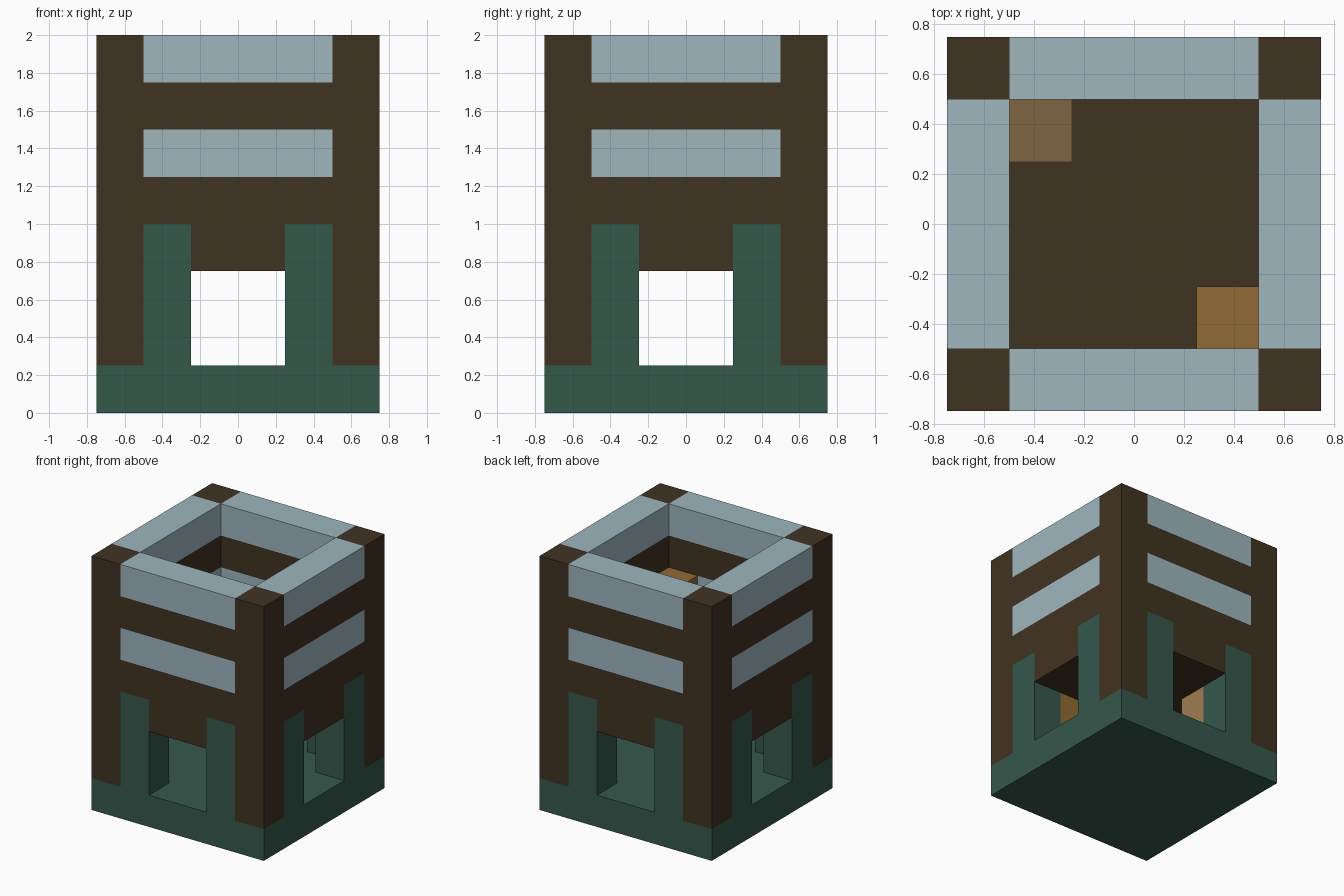
import bpy, bmesh, math
from mathutils import Vector

cube = bpy.data.objects.get("Cube")
if cube:
    bpy.data.objects.remove(cube, do_unlink=True)

CELL = 0.25          # building block size
N, H = 6, 8          # blocks across and blocks high


def material(name, hex_code):
    rgb = [int(hex_code[i:i + 2], 16) / 255 for i in (0, 2, 4)]
    lin = [c / 12.92 if c < 0.04045 else ((c + 0.055) / 1.055) ** 2.4 for c in rgb]
    m = bpy.data.materials.new(name)
    m.use_nodes = True
    m.diffuse_color = (*lin, 1)
    bsdf = next(n for n in m.node_tree.nodes if n.type == 'BSDF_PRINCIPLED')
    bsdf.inputs["Base Color"].default_value = (*lin, 1)
    bsdf.inputs["Roughness"].default_value = 0.9
    return m


brown = material("dark brown", "403322")
green = material("deep green", "35584B")
blue = material("pale blue", "9DB6BE")
tan = material("light tan", "A07C50")
tan_top = material("dull tan", "7F6542")
gold = material("golden wood", "906B35")

solid = {}           # block position -> part name


def fill(part, xs, ys, zs):
    for x in range(*xs):
        for y in range(*ys):
            for z in range(*zs):
                solid[x, y, z] = part


def fill_sides(part, a, b, zs):
    """Fill the same span on all four walls."""
    for edge in (0, N - 1):
        fill(part, (a, b), (edge, edge + 1), zs)
        fill(part, (edge, edge + 1), (a, b), zs)


# Base slab and upper floor
fill("base", (0, N), (0, N), (0, 1))
fill("upper_floor", (1, N - 1), (1, N - 1), (3, 4))

# Walls: brown bands, pale stripes, green door jambs and lintels
fill_sides("wall_bands", 1, N - 1, (4, 5))
fill_sides("lower_stripes", 1, N - 1, (5, 6))
fill_sides("wall_bands", 1, N - 1, (6, 7))
fill_sides("parapet", 1, N - 1, (7, 8))
fill_sides("lintels", 2, 4, (3, 4))
for a in (1, 4):
    fill_sides("jambs", a, a + 1, (1, 4))

# Corner posts
for x in (0, N - 1):
    for y in (0, N - 1):
        fill("corner_posts", (x, x + 1), (y, y + 1), (1, H))

# Inner columns in opposite corners
fill("short_column", (1, 2), (4, 5), (1, 4))
fill("tall_column", (4, 5), (1, 2), (1, 6))

DIRS = [Vector(d) for d in ((1, 0, 0), (-1, 0, 0), (0, 1, 0),
                            (0, -1, 0), (0, 0, 1), (0, 0, -1))]


def build(part, mats):
    """Make one object from the exposed sides of a part's blocks."""
    bm = bmesh.new()
    for cell, owner in solid.items():
        if owner != part:
            continue
        c = Vector(cell) + Vector((0.5, 0.5, 0.5)) - Vector((N / 2, N / 2, 0))
        for d in DIRS:
            if tuple(int(v) for v in Vector(cell) + d) in solid:
                continue
            u = Vector((d.y, d.z, d.x))
            w = d.cross(u)
            quad = [(c + (d + u * s + w * t) / 2) * CELL
                    for s, t in ((-1, -1), (1, -1), (1, 1), (-1, 1))]
            face = bm.faces.new([bm.verts.new(p) for p in quad])
            # A second material goes on upward faces
            face.material_index = 1 if len(mats) > 1 and d.z > 0 else 0
    bmesh.ops.remove_doubles(bm, verts=bm.verts[:], dist=0.001)
    bmesh.ops.dissolve_limit(bm, angle_limit=math.radians(1), verts=bm.verts[:],
                             edges=bm.edges[:], delimit={'MATERIAL'})
    mesh = bpy.data.meshes.new(part)
    bm.to_mesh(mesh)
    bm.free()
    for m in mats:
        mesh.materials.append(m)
    bpy.context.collection.objects.link(bpy.data.objects.new(part, mesh))


parts = {
    "base": [green], "jambs": [green],
    "upper_floor": [brown], "wall_bands": [brown],
    "lintels": [brown], "corner_posts": [brown],
    "lower_stripes": [blue], "parapet": [blue],
    "short_column": [tan, tan_top], "tall_column": [gold],
}
for part, mats in parts.items():
    build(part, mats)
